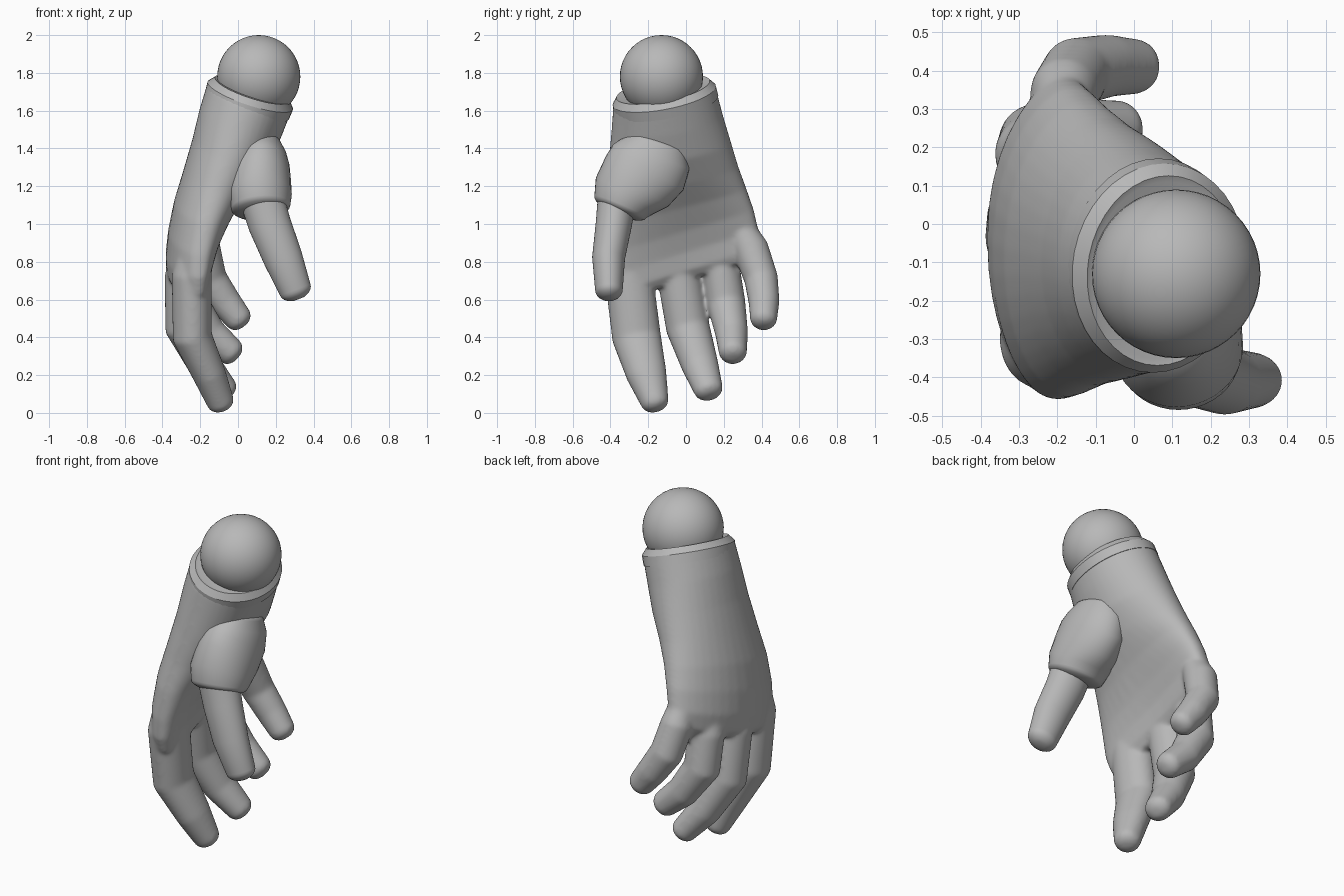
import bpy
import bmesh
import math
from mathutils import Vector

cube = bpy.data.objects.get("Cube")
if cube:
    bpy.data.objects.remove(cube, do_unlink=True)

SIDES = 40

grey = bpy.data.materials.new("plain grey")
grey.use_nodes = True
shade = (0.48, 0.48, 0.48, 1)
grey.diffuse_color = shade
grey.node_tree.nodes["Principled BSDF"].inputs["Base Color"].default_value = shade


def ring(bm, centre, normal, depth, width, arch=0, power=1):
    """Oval loop facing along normal; arch bends its ends, power squares it."""
    n = Vector(normal).normalized()
    v = Vector((0, 1, 0))
    v = (v - n * v.dot(n)).normalized()
    u = v.cross(n)
    verts = []
    for i in range(SIDES):
        a = math.tau * i / SIDES
        c, s = (math.copysign(abs(f) ** power, f) for f in (math.cos(a), math.sin(a)))
        bend = arch * s * s * (1 if s > 0 else 0.65)
        verts.append(bm.verts.new(Vector(centre) + u * (depth * c + bend) + v * (width * s)))
    return verts


def skin(bm, rings):
    """Bridge the loops and close both ends."""
    for a, b in zip(rings, rings[1:]):
        for i in range(SIDES):
            j = (i + 1) % SIDES
            bm.faces.new((a[i], a[j], b[j], b[i]))
    bm.faces.new(rings[0])
    bm.faces.new(rings[-1])


def tube(bm, path, dome=0.8, start_dome=False):
    """Tapered limb through (x, y, z, depth, width) points, rounded at its tip."""
    pts = [Vector(p[:3]) for p in path]
    rings = []

    def cap(index, normal, direction):
        depth, width = path[index][3:]
        loops = []
        for step in range(1, 6):
            a = math.radians(14 * step)
            c = math.cos(a)
            centre = pts[index] + direction * (math.sin(a) * dome * depth)
            loops.append(ring(bm, centre, normal, depth * c, width * c))
        return loops

    for i, p in enumerate(path):
        before = (pts[i] - pts[i - 1]).normalized() if i else Vector()
        after = (pts[i + 1] - pts[i]).normalized() if i + 1 < len(pts) else Vector()
        n = (before + after).normalized()
        if i == 0 and start_dome:
            rings += reversed(cap(0, n, -n))
        rings.append(ring(bm, pts[i], n, p[3], p[4]))
    rings += cap(len(pts) - 1, n, n)
    skin(bm, rings)


def finish(bm, name, angle=40):
    bmesh.ops.recalc_face_normals(bm, faces=bm.faces)
    mesh = bpy.data.meshes.new(name)
    bm.to_mesh(mesh)
    bm.free()
    mesh.materials.append(grey)
    mesh.shade_smooth()
    mesh.set_sharp_from_angle(angle=math.radians(angle))
    obj = bpy.data.objects.new(name, mesh)
    bpy.context.collection.objects.link(obj)
    return obj


# Palm and wrist: centre, tilt in x and y, half depth, half width, arch, power
palm = [
    ((.065, -.115, 1.685), (.33, -.2), .235, .274, 0, 1),
    ((.015, -.10, 1.54), (.33, -.15), .229, .297, 0, 1),
    ((-.035, -.085, 1.39), (.28, -.15), .215, .326, 0, 1),
    ((-.105, -.073, 1.24), (.22, -.2), .19, .357, .015, .97),
    ((-.178, -.064, 1.1), (.15, -.25), .162, .396, .045, .92),
    ((-.232, -.05, .96), (.08, -.3), .138, .427, .07, .87),
    ((-.262, -.035, .84), (0, -.3), .122, .438, .085, .85),
    ((-.27, -.02, .745), (0, -.3), .108, .42, .09, .85),
    ((-.27, -.02, .7), (0, -.3), .075, .38, .09, .85),
]
# Fingers: x, y, z, half depth, half width
fingers = {
    "index": [(-.215, -.305, .96, .075, .09), (-.245, -.302, .72, .106, .128),
              (-.242, -.262, .4, .105, .13), (-.15, -.208, .2, .088, .107),
              (-.092, -.165, .056, .073, .075)],
    "middle": [(-.25, -.05, .92, .085, .1), (-.277, -.036, .72, .112, .116),
               (-.277, .01, .45, .11, .116), (-.175, .075, .25, .088, .098),
               (-.072, .119, .123, .072, .078)],
    "ring": [(-.235, .14, .97, .078, .085), (-.262, .183, .78, .102, .1),
             (-.255, .213, .58, .102, .102), (-.148, .242, .42, .088, .087),
             (-.038, .248, .323, .075, .075)],
    "little": [(-.182, .26, 1.04, .055, .06), (-.182, .342, .87, .09, .095),
               (-.15, .398, .71, .092, .09), (-.068, .413, .588, .084, .082),
               (.004, .411, .497, .073, .072)],
}
bm = bmesh.new()
skin(bm, [ring(bm, c, (*tilt, 1), *size) for c, tilt, *size in palm])
for path in fingers.values():
    tube(bm, path, dome=0.7)
hand = finish(bm, "palm_and_fingers")

# Fuse the palm and fingers and soften the webbing
fuse = hand.modifiers.new("fuse", "REMESH")
fuse.mode = "VOXEL"
fuse.voxel_size = 0.01
fuse.use_smooth_shade = True
soften = hand.modifiers.new("soften", "SMOOTH")
soften.factor = 0.5
soften.iterations = 16

# Thumb base and thumb
bm = bmesh.new()
tube(bm, [(.125, -.145, 1.425, .105, .155), (.122, -.164, 1.37, .135, .198),
          (.118, -.2, 1.3, .156, .222), (.115, -.26, 1.225, .166, .212),
          (.115, -.322, 1.15, .17, .182), (.12, -.347, 1.092, .158, .15)],
     dome=0.3, start_dome=True)
finish(bm, "thumb_base", 60)
bm = bmesh.new()
tube(bm, [(.125, -.365, 1.14, .118, .102), (.167, -.382, 1.0, .113, .096),
          (.238, -.41, .82, .104, .087), (.303, -.408, .652, .086, .073)], dome=0.65)
finish(bm, "thumb", 60)

# Bevelled cuff lip at the wrist
tilt = Vector((.33, -.2, 1)).normalized()
rim = Vector((.065, -.115, 1.68))
lip = [(-.055, .234, .281), (0, .238, .278), (.035, .208, .252), (.03, .195, .235)]
bm = bmesh.new()
skin(bm, [ring(bm, rim + tilt * h, tilt, d, w) for h, d, w in lip])
finish(bm, "wrist_lip", 25)

# Wrist ball joint
bm = bmesh.new()
bmesh.ops.create_uvsphere(bm, u_segments=48, v_segments=24, radius=.22)
bmesh.ops.translate(bm, verts=bm.verts, vec=(.11, -.13, 1.78))
finish(bm, "wrist_ball")
